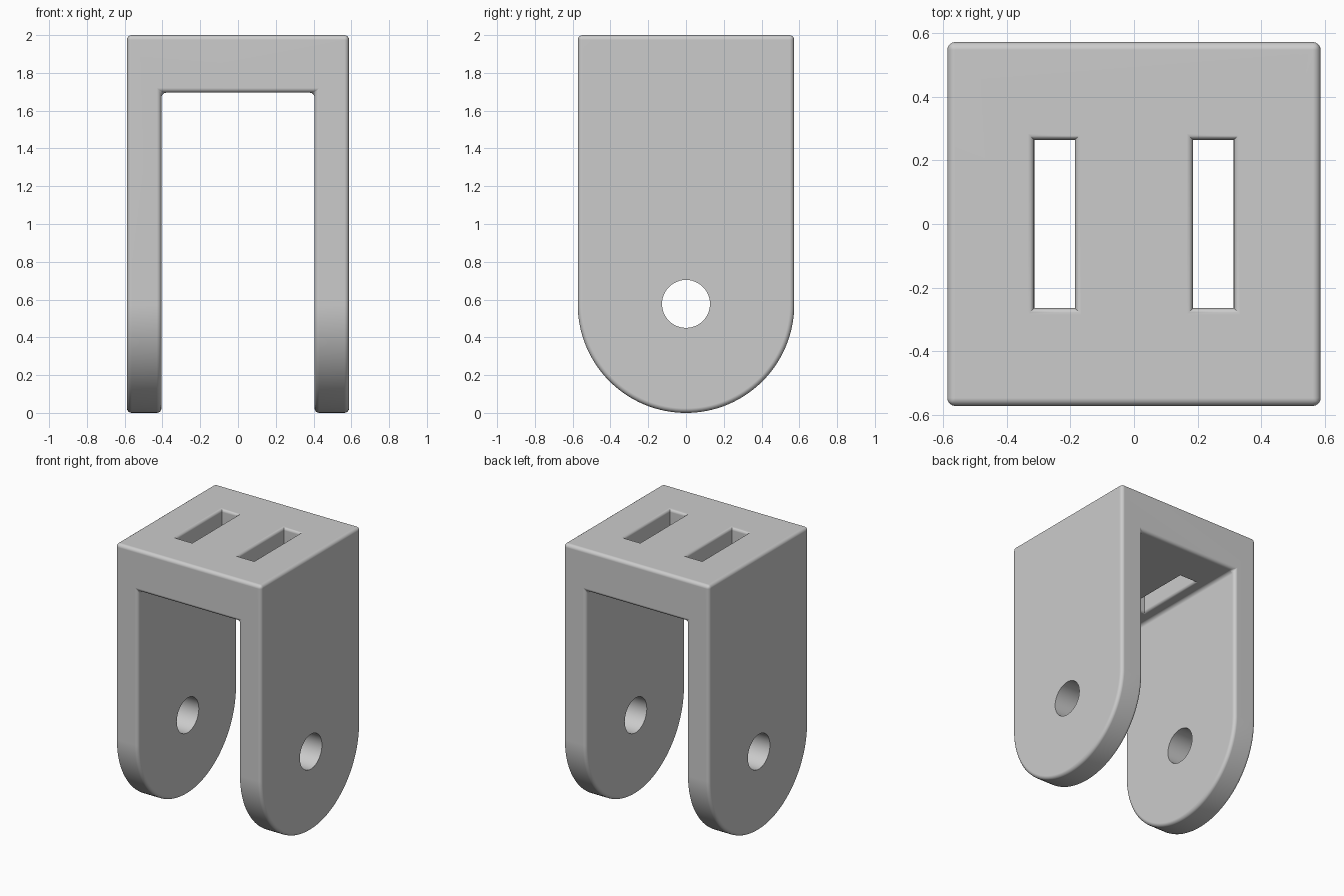
import bpy, bmesh
from math import sin, cos, pi, radians

cube = bpy.data.objects.get("Cube")
if cube:
    bpy.data.objects.remove(cube, do_unlink=True)

HALF_X, HALF_Y, TOP = 0.588, 0.573, 2.0
GAP, CEILING = 0.405, 1.695
ROUND = 0.025

grey = bpy.data.materials.new("plain_grey")
grey.use_nodes = True
colour = (0.6, 0.6, 0.6, 1)
grey.diffuse_color = colour
grey.node_tree.nodes["Principled BSDF"].inputs["Base Color"].default_value = colour


def loft(name, rings):
    """Solid through a list of equal-length rings, capped at both ends."""
    bm = bmesh.new()
    loops = [[bm.verts.new(p) for p in ring] for ring in rings]
    n = len(loops[0])
    for a, b in zip(loops, loops[1:]):
        for i in range(n):
            j = (i + 1) % n
            bm.faces.new((a[i], a[j], b[j], b[i]))
    bm.faces.new(loops[0])
    bm.faces.new(loops[-1])
    bmesh.ops.recalc_face_normals(bm, faces=bm.faces)
    mesh = bpy.data.meshes.new(name)
    bm.to_mesh(mesh)
    bm.free()
    mesh.materials.append(grey)
    obj = bpy.data.objects.new(name, mesh)
    bpy.context.collection.objects.link(obj)
    return obj


def apply(obj, mod):
    bpy.context.view_layer.objects.active = obj
    bpy.ops.object.modifier_apply(modifier=mod.name)


def cut(obj, cutter):
    cutter.hide_render = True
    mod = obj.modifiers.new("cut", 'BOOLEAN')
    mod.operation = 'DIFFERENCE'
    mod.solver = 'EXACT'
    mod.object = cutter
    apply(obj, mod)
    bpy.data.objects.remove(cutter, do_unlink=True)


def rectangle(hx, hy, z, cx=0):
    return [(cx - hx, -hy, z), (cx + hx, -hy, z), (cx + hx, hy, z), (cx - hx, hy, z)]


# Bracket body: side profile with a rounded foot, extruded across x
arc = [(HALF_Y * cos(a), HALF_Y + HALF_Y * sin(a))
       for a in (pi + pi * i / 64 for i in range(65))]
profile = arc + [(HALF_Y, TOP), (-HALF_Y, TOP)]
bracket = loft("clevis_bracket", [[(x, y, z) for y, z in profile] for x in (-HALF_X, HALF_X)])

# Channel between the two legs
cut(bracket, loft("channel_cutter", [rectangle(GAP, 1, z) for z in (-0.5, CEILING)]))

# Rounded edges
bevel = bracket.modifiers.new("round_edges", 'BEVEL')
bevel.width = ROUND
bevel.segments = 4
bevel.limit_method = 'ANGLE'
bevel.angle_limit = radians(30)
apply(bracket, bevel)

# Two strap slots with flared rims above and below
FLARE = 0.02
steps = [pi / 2 * i / 4 for i in range(5)]
upper = [(FLARE * (1 - cos(a)), TOP - FLARE * (1 - sin(a))) for a in steps]
lower = [(o, CEILING + TOP - z) for o, z in reversed(upper)]
flare = [(FLARE, CEILING - 0.1)] + lower + upper + [(FLARE, TOP + 0.1)]
for cx in (-0.25, 0.25):
    cut(bracket, loft("slot_cutter", [rectangle(0.064 + o, 0.265 + o, z, cx) for o, z in flare]))

# Pin hole through both legs
circle = [(0.127 * cos(2 * pi * i / 48), 0.577 + 0.127 * sin(2 * pi * i / 48)) for i in range(48)]
cut(bracket, loft("pin_cutter", [[(x, y, z) for y, z in circle] for x in (-1, 1)]))

# Smooth shading with crisp flats
bpy.ops.object.select_all(action='DESELECT')
bracket.select_set(True)
bpy.context.view_layer.objects.active = bracket
bpy.ops.object.shade_smooth_by_angle(angle=radians(30))
weighted = bracket.modifiers.new("flat_normals", 'WEIGHTED_NORMAL')
weighted.keep_sharp = True
